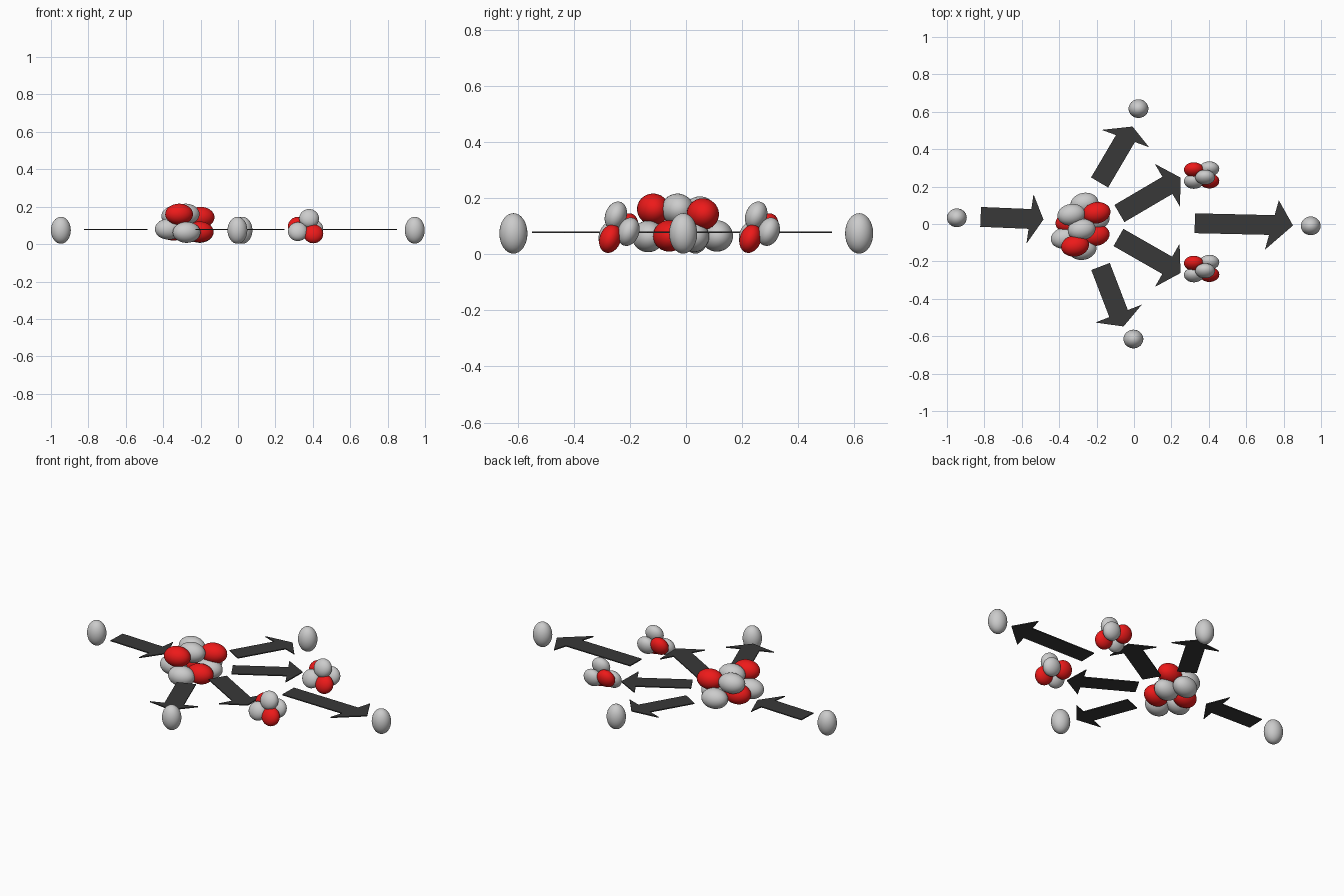
import bpy, bmesh
from math import radians
from mathutils import Vector, Matrix, Euler

if "Cube" in bpy.data.objects:
    bpy.data.objects.remove(bpy.data.objects["Cube"])


def material(name, color):
    m = bpy.data.materials.new(name)
    m.diffuse_color = color
    m.use_nodes = True
    m.node_tree.nodes["Principled BSDF"].inputs["Base Color"].default_value = m.diffuse_color
    return m


RED = material("red", (0.85, 0.01, 0.01, 1))
DARK = material("dark", (0.04, 0.04, 0.04, 1))


def finish(name, bm, mat=None, smooth=False):
    me = bpy.data.meshes.new(name)
    bm.to_mesh(me)
    bm.free()
    for p in me.polygons:
        p.use_smooth = smooth
    if mat:
        me.materials.append(mat)
    ob = bpy.data.objects.new(name, me)
    bpy.context.collection.objects.link(ob)
    return ob


def ball(name, loc, radii, rot=(0, 0, 0), mat=None):
    bm = bmesh.new()
    bmesh.ops.create_uvsphere(bm, u_segments=32, v_segments=16, radius=1)
    turn = Euler([radians(a) for a in rot]).to_matrix().to_4x4()
    bm.transform(Matrix.Translation(loc) @ turn @ Matrix.Diagonal((*radii, 1)))
    return finish(name, bm, mat, True)


def arrow(name, tail, tip, skew=0.0):
    """Thin flat arrow; skew slides the left barb forward, the right one back."""
    a, b = Vector(tail), Vector(tip)
    d = b - a
    n = Vector((-d.y, d.x)).normalized()
    s, w, head = 0.053, 0.133, 0.785
    k = skew * s / w
    outline = [(0, -s), (head - k, -s), (head - skew, -w), (1, 0),
               (head + skew, w), (head + k, s), (0, s)]
    bm = bmesh.new()
    verts = []
    for u, v in outline:
        p = a + d * u + n * v
        verts.append(bm.verts.new((p.x, p.y, 0.075)))
    face = bm.faces.new(verts)
    ext = bmesh.ops.extrude_face_region(bm, geom=[face])
    bmesh.ops.translate(bm, vec=(0, 0, 0.006),
                        verts=[g for g in ext["geom"] if isinstance(g, bmesh.types.BMVert)])
    bmesh.ops.recalc_face_normals(bm, faces=bm.faces)
    return finish(name, bm, DARK)


# Free neutrons: one incoming, three outgoing
for i, (x, y) in enumerate([(-0.947, 0.033), (0.024, 0.617), (0.945, -0.01), (-0.003, -0.615)]):
    ball(f"neutron_{i}", (x, y, 0.074), (0.053, 0.05, 0.072))

# Large nucleus
nucleus = [
    (-0.265, 0.11, 0.065, 0), (-0.20, 0.06, 0.143, 1), (-0.335, 0.05, 0.15, 0),
    (-0.28, -0.03, 0.16, 0), (-0.37, -0.075, 0.08, 0), (-0.315, -0.117, 0.16, 1),
    (-0.275, -0.135, 0.063, 0), (-0.205, 0.025, 0.063, 0), (-0.345, 0.01, 0.075, 1),
    (-0.205, -0.06, 0.065, 1),
]
for i, (x, y, z, red) in enumerate(nucleus):
    ball(f"nucleus_{'proton' if red else 'neutron'}_{i}", (x, y, z),
         (0.075, 0.057, 0.056), (-8, 0, 10), RED if red else None)

# Two small fragment nuclei
fragment = [(0.32, 0.04, 0.095, 1), (0.32, -0.022, 0.067, 0), (0.403, 0.045, 0.08, 0),
            (0.403, -0.02, 0.055, 1), (0.38, 0.0, 0.137, 0)]
for side, cy in (("back", 0.25), ("front", -0.25)):
    for i, (x, y, z, red) in enumerate(fragment):
        ball(f"{side}_fragment_{'proton' if red else 'neutron'}_{i}", (x, y + cy, z),
             (0.053, 0.038, 0.052), (-20, 0, 0), RED if red else None)

# Direction arrows
arrow("incoming_arrow", (-0.82, 0.038), (-0.484, 0.024), 0.04)
arrow("back_neutron_arrow", (-0.184, 0.222), (-0.008, 0.521), -0.07)
arrow("back_fragment_arrow", (-0.078, 0.056), (0.249, 0.248))
arrow("front_fragment_arrow", (-0.083, -0.072), (0.249, -0.262))
arrow("right_neutron_arrow", (0.325, 0.004), (0.85, -0.008), 0.065)
arrow("front_neutron_arrow", (-0.179, -0.227), (-0.056, -0.548))
